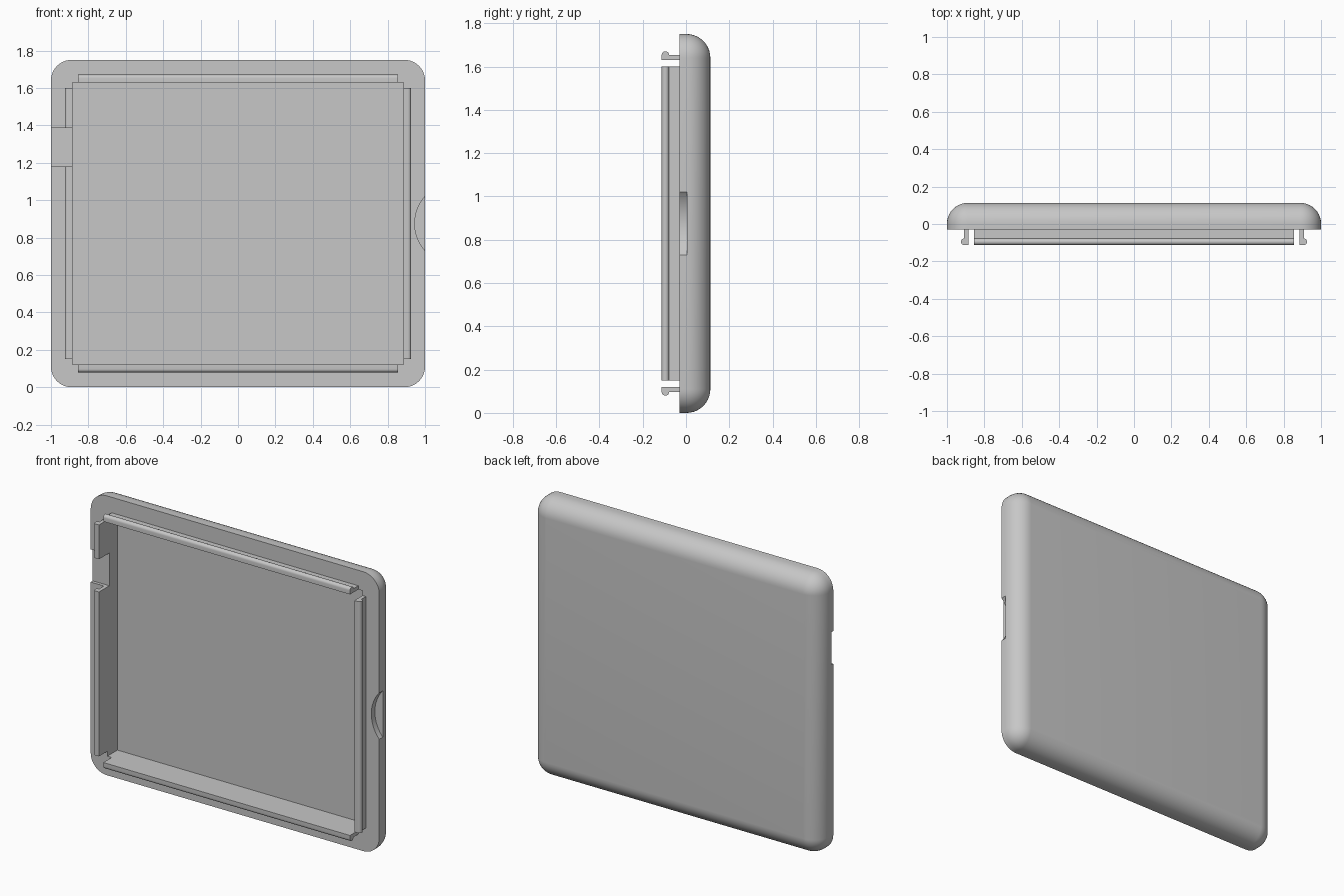
import bpy, bmesh
from math import sin, cos, pi
from mathutils import Vector

cube = bpy.data.objects.get("Cube")
if cube:
    bpy.data.objects.remove(cube, do_unlink=True)

HX, HZ = 1.0, 0.875            # half width, half height
FRONT, BACK = -0.03, 0.1125    # rim face and back face
R = 0.11                       # rounding radius
IX, IZ = 0.885, 0.755          # half size of the recess

grey = bpy.data.materials.new("light grey plastic")
grey.use_nodes = True
grey.diffuse_color = (0.57, 0.57, 0.57, 1)
grey.node_tree.nodes["Principled BSDF"].inputs["Base Color"].default_value = grey.diffuse_color


def make(name, bm):
    bmesh.ops.remove_doubles(bm, verts=bm.verts, dist=0.0002)
    bmesh.ops.recalc_face_normals(bm, faces=bm.faces)
    mesh = bpy.data.meshes.new(name)
    bm.to_mesh(mesh)
    bm.free()
    mesh.materials.append(grey)
    ob = bpy.data.objects.new(name, mesh)
    bpy.context.collection.objects.link(ob)
    return ob


def loft(name, rings):
    """Skin a list of point rings and cap both ends."""
    bm = bmesh.new()
    loops = [[bm.verts.new(p) for p in ring] for ring in rings]
    n = len(loops[0])
    for a, b in zip(loops, loops[1:]):
        for i in range(n):
            j = (i + 1) % n
            bm.faces.new((a[i], a[j], b[j], b[i]))
    bm.faces.new(loops[0])
    bm.faces.new(loops[-1])
    return make(name, bm)


def rounded_rect(inset, y, segs=10):
    r = R - inset
    pts = []
    for k, (sx, sz) in enumerate(((1, 1), (-1, 1), (-1, -1), (1, -1))):
        for i in range(segs + 1):
            a = (k + i / segs) * pi / 2
            pts.append((sx * (HX - R) + r * cos(a), y, HZ + sz * (HZ - R) + r * sin(a)))
    return pts


def box(name, lo, hi):
    ring = lambda y: [(lo[0], y, lo[2]), (hi[0], y, lo[2]), (hi[0], y, hi[2]), (lo[0], y, hi[2])]
    return loft(name, [ring(lo[1]), ring(hi[1])])


def cut(target, cutter):
    mod = target.modifiers.new(cutter.name, "BOOLEAN")
    mod.operation, mod.solver, mod.object = "DIFFERENCE", "EXACT", cutter
    bpy.context.view_layer.objects.active = target
    bpy.ops.object.modifier_apply(modifier=mod.name)
    bpy.data.objects.remove(cutter, do_unlink=True)


# Cover shell with a fully rounded back
arc = [i * pi / 20 for i in range(11)]
shell = loft("cover_shell", [rounded_rect(0, FRONT)] +
             [rounded_rect(R * (1 - cos(a)), BACK - R + R * sin(a)) for a in arc])

# Recess, side slot and thumb notch
cut(shell, box("recess", (-IX, -0.2, HZ - IZ), (IX, 0.07, HZ + IZ)))
cut(shell, box("side_slot", (-1.1, -0.2, 1.18), (-0.8, -0.01, 1.385)))
notch_r = 0.219
circle = [2 * pi * i / 96 for i in range(96)]
cut(shell, loft("thumb_notch", [[(0.945 + notch_r + notch_r * cos(a), y, HZ + notch_r * sin(a))
                                 for a in circle] for y in (-0.2, 0.005)]))

# Snap rail profile: (distance outward, y), a thin stem with a round bead
STEM, BEAD = 0.023, 0.0175
bead_y = -0.1125 + BEAD
profile = [(0, FRONT), (STEM, FRONT)]
profile += [(STEM + BEAD * cos(a), bead_y + BEAD * sin(a))
            for a in (pi / 2 - i * pi / 10 for i in range(11))]
profile += [(0, -0.1125)]


def rail(name, origin, outward, along, start, end):
    o, u, t = Vector(origin), Vector(outward), Vector(along)
    return loft(name, [[o + u * d + t * s + Vector((0, y, 0)) for d, y in profile]
                       for s in (start, end)])


X, Z = Vector((1, 0, 0)), Vector((0, 0, 1))
rails = [
    rail("top_rail", (0, 0, HZ + IZ), Z, X, -0.855, 0.855),
    rail("bottom_rail", (0, 0, HZ - IZ), -Z, X, -0.855, 0.855),
    rail("left_rail", (IX, 0, 0), X, Z, 0.15, 1.6),
    rail("right_lower_rail", (-IX, 0, 0), -X, Z, 0.15, 1.18),
    rail("right_upper_rail", (-IX, 0, 0), -X, Z, 1.385, 1.6),
]

# Smooth the curves, keep the edges crisp
bpy.ops.object.select_all(action="DESELECT")
for ob in [shell] + rails:
    ob.select_set(True)
bpy.context.view_layer.objects.active = shell
bpy.ops.object.shade_smooth_by_angle(angle=pi / 6)
